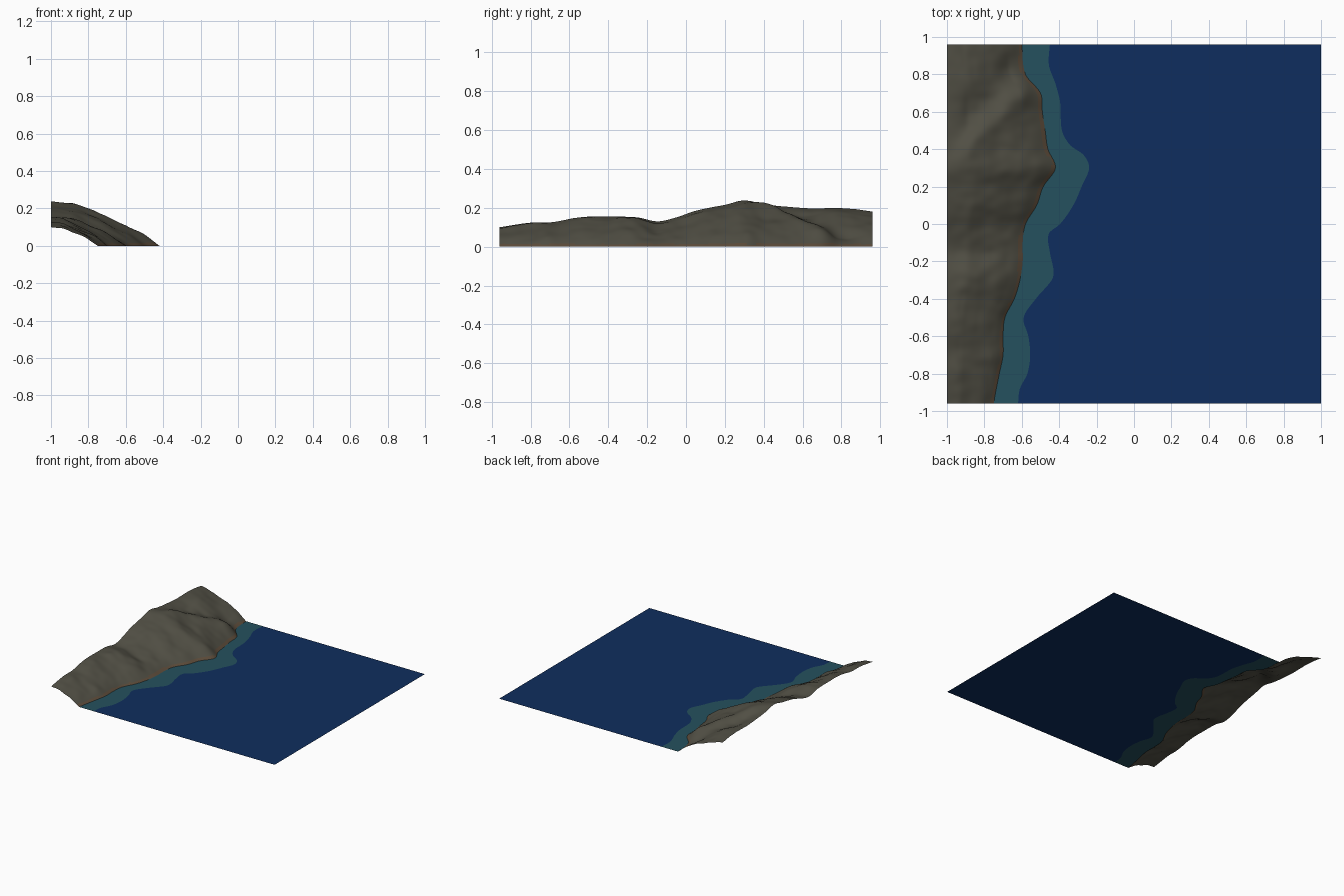
import bpy, math
from mathutils import Vector, noise

if "Cube" in bpy.data.objects:
    bpy.data.objects.remove(bpy.data.objects["Cube"])

# Control points: (y, x) outlines, (y, z) crest heights, (t, factor) slope profile
COAST = [(-.96, -.75), (-.9, -.74), (-.8, -.72), (-.7, -.70), (-.6, -.70), (-.5, -.69),
         (-.4, -.64), (-.3, -.61), (-.2, -.595), (-.1, -.595), (0, -.58), (.1, -.52),
         (.2, -.485), (.3, -.42), (.4, -.46), (.5, -.475), (.6, -.49), (.7, -.50),
         (.8, -.58), (.96, -.60)]
SHELF = [(-.96, -.62), (-.88, -.61), (-.8, -.57), (-.7, -.555), (-.6, -.565), (-.5, -.59),
         (-.4, -.525), (-.3, -.44), (-.25, -.43), (-.15, -.45), (-.05, -.455), (0, -.395),
         (.1, -.325), (.2, -.28), (.3, -.24), (.37, -.27), (.42, -.34), (.5, -.385),
         (.65, -.395), (.75, -.42), (.85, -.455), (.96, -.45)]
CREST = [(-.96, .10), (-.8, .123), (-.7, .125), (-.55, .15), (-.4, .155), (-.25, .15),
         (-.15, .13), (-.05, .15), (.05, .185), (.2, .215), (.3, .235), (.4, .22),
         (.6, .20), (.85, .195), (.96, .18)]
SLOPE = [(0, 0), (.14, .25), (.31, .48), (.5, .68), (.65, .83), (.75, .91), (1, 1)]


def curve(pts, u):
    """Smooth cubic interpolation through control points."""
    n = len(pts)
    i = max(k for k in range(n - 1) if k == 0 or pts[k][0] <= u)

    def tangent(k):
        a, b = pts[max(k - 1, 0)], pts[min(k + 1, n - 1)]
        return (b[1] - a[1]) / (b[0] - a[0])
    (u0, v0), (u1, v1) = pts[i], pts[i + 1]
    h = u1 - u0
    s = (u - u0) / h
    return (v0 * (2*s**3 - 3*s*s + 1) + tangent(i) * h * (s**3 - 2*s*s + s)
            + v1 * (3*s*s - 2*s**3) + tangent(i + 1) * h * (s**3 - s*s))


def bump(x, y, a, b, width):
    """Soft ridge of unit height along the segment a-b."""
    p, a, b = Vector((x, y)), Vector(a), Vector(b)
    d = b - a
    k = min(1, max(0, (p - a).dot(d) / d.dot(d)))
    return math.exp(-((p - a - d * k).length / width) ** 2)


def height(x, y):
    c = curve(COAST, y)
    t = min(1, max(0, (c - x) / (c + 1)))
    z = curve(CREST, y) * curve(SLOPE, t)
    fade = min(1, t * 5) * min(1, (1 - t) * 4 + .15)
    # spur running down from the peak, with a gully behind it
    z += fade * (.018 * bump(x, y, (-1, .3), (-.55, .74), .06)
                 - .026 * bump(x, y, (-.95, .48), (-.62, .86), .08))
    # small gullies running downhill, plus fine roughness
    z += fade * .014 * noise.noise(Vector((x * 4, y * 7 + x * 2, 3)))
    z += fade * .006 * noise.noise(Vector((x * 13, y * 16, 8)))
    return max(0, z)


def material(name, rgb):
    m = bpy.data.materials.new(name)
    m.diffuse_color = (*rgb, 1)
    m.use_nodes = True
    m.node_tree.nodes["Principled BSDF"].inputs["Base Color"].default_value = m.diffuse_color
    return m


def strip(name, left, right, cols, mats, zfun, rows=128):
    """Sheet between two outlines x = left(y) and x = right(y)."""
    verts, faces = [], []
    for j in range(rows + 1):
        y = -.96 + 1.92 * j / rows
        a, b = left(y), right(y)
        for i in range(cols + 1):
            x = a + (b - a) * i / cols
            verts.append((x, y, zfun(x, y)))
    w = cols + 1
    for j in range(rows):
        for i in range(cols):
            k = j * w + i
            faces.append((k, k + 1, k + w + 1, k + w))
    me = bpy.data.meshes.new(name)
    me.from_pydata(verts, [], faces)
    ob = bpy.data.objects.new(name, me)
    bpy.context.collection.objects.link(ob)
    for m in mats:
        me.materials.append(m)
    me.shade_smooth()
    return ob


rock = material("grey_olive_rock", (.082, .078, .058))
sand = material("brown_shore", (.112, .074, .044))
teal = material("shallow_teal", (.018, .082, .112))
blue = material("deep_blue", (.0045, .027, .112))

coast = lambda y: curve(COAST, y)
shelf = lambda y: curve(SHELF, y)
flat = lambda x, y: 0

# Hillside, with a thin brown band at the waterline
hill = strip("hillside", lambda y: -1, coast, 48, [rock, sand], height)
for f in hill.data.polygons:
    if f.center.z < .014:
        f.material_index = 1

# Shallow water shelf and open sea
strip("shallow_water", coast, shelf, 4, [teal], flat)
strip("deep_sea", shelf, lambda y: 1, 4, [blue], flat)
